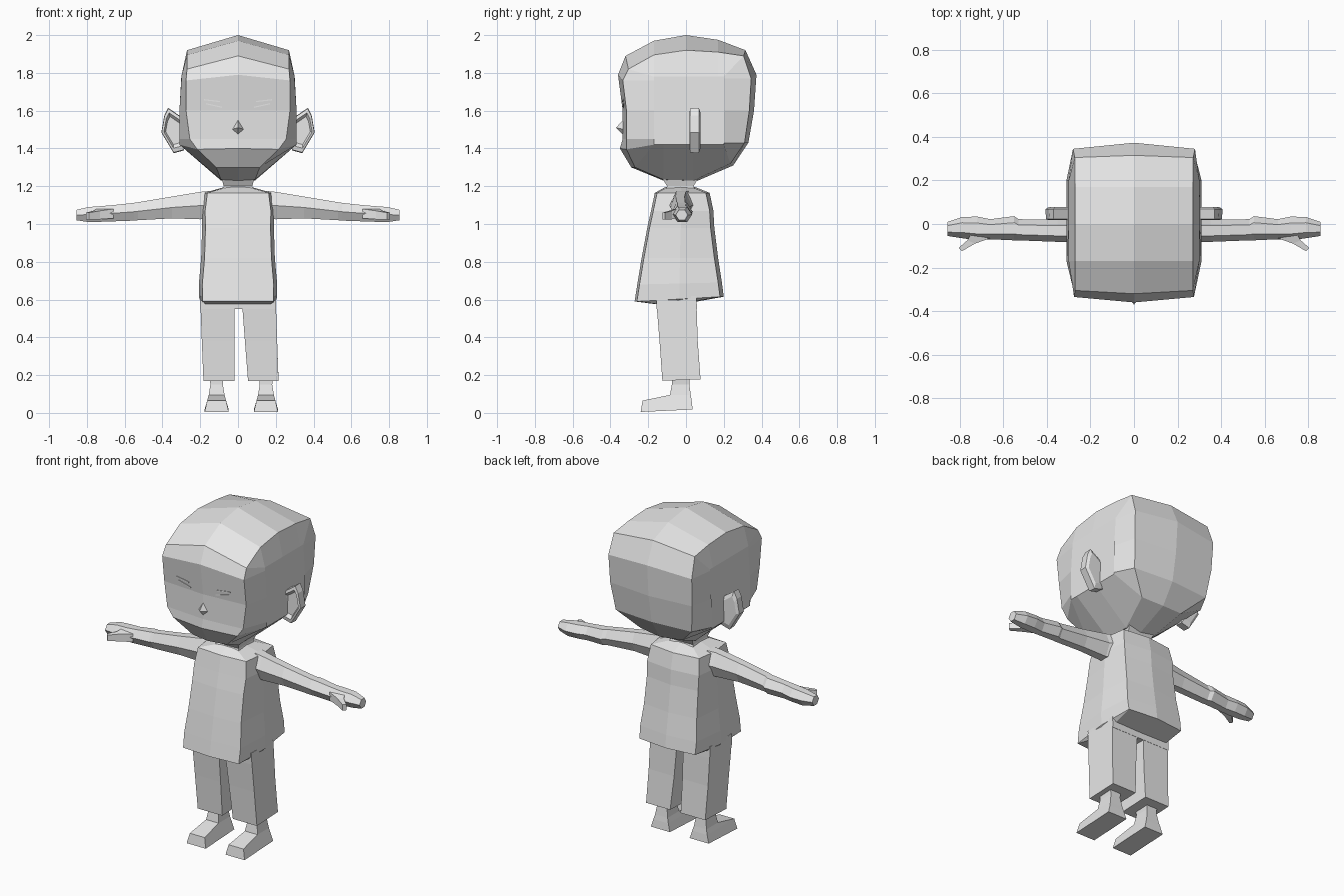
import bpy, bmesh

mat = bpy.data.materials.new("plain_grey")
mat.diffuse_color = (0.8, 0.8, 0.8, 1)


def finish(name, bm):
    bmesh.ops.remove_doubles(bm, verts=bm.verts, dist=0.0005)
    bmesh.ops.recalc_face_normals(bm, faces=bm.faces)
    me = bpy.data.meshes.new(name)
    bm.to_mesh(me)
    bm.free()
    me.materials.append(mat)
    ob = bpy.data.objects.new(name, me)
    bpy.context.collection.objects.link(ob)
    return ob


def loft(name, rings, caps=(True, True)):
    """Skin a list of closed rings that share a point count."""
    bm = bmesh.new()
    vs = [[bm.verts.new(p) for p in r] for r in rings]
    n = len(rings[0])
    for a, b in zip(vs, vs[1:]):
        for i in range(n):
            j = (i + 1) % n
            bm.faces.new((a[i], a[j], b[j], b[i]))
    if caps[0]:
        bm.faces.new(vs[0])
    if caps[1]:
        bm.faces.new(vs[-1])
    return finish(name, bm)


def box_ring(x0, x1, y0, y1, z, z_back=None):
    zb = z if z_back is None else z_back
    return [(x0, y0, z), (x1, y0, z), (x1, y1, zb), (x0, y1, zb)]


# Head: centre profile (y, z), then its side edge (x, y, z)
centre = [(0, 2.0), (-.17, 1.97), (-.32, 1.89), (-.36, 1.79), (-.335, 1.6),
          (-.335, 1.45), (-.35, 1.4), (-.29, 1.3), (-.12, 1.23), (.04, 1.22),
          (.25, 1.31), (.33, 1.43), (.36, 1.6), (.373, 1.79), (.315, 1.92), (.17, 1.975)]
edge = [(.27, 0, 1.92), (.27, -.17, 1.895), (.27, -.305, 1.82), (.275, -.335, 1.76),
        (.275, -.315, 1.6), (.255, -.315, 1.45), (.215, -.315, 1.395), (.115, -.27, 1.3),
        (.09, -.12, 1.235), (.09, .04, 1.23), (.14, .235, 1.32), (.255, .31, 1.43),
        (.275, .335, 1.6), (.28, .345, 1.77), (.272, .305, 1.89), (.27, .17, 1.91)]


def side_x(z):
    return .31 if z < 1.7 else .30


inner = []
for x, y, z in edge:
    yy, zz = max(-.17, min(.2, y)), max(1.42, min(1.78, z))
    inner.append((side_x(zz), yy, zz))
rings = [[(-x, y, z) for x, y, z in inner], [(-x, y, z) for x, y, z in edge],
         [(0, y, z) for y, z in centre], edge, inner]
loft("head", rings)

# Nose
bm = bmesh.new()
tip = bm.verts.new((0, -.37, 1.51))
base = [bm.verts.new(p) for p in [(-.035, -.325, 1.5), (0, -.325, 1.465),
                                  (.035, -.325, 1.5), (0, -.325, 1.56)]]
for i in range(4):
    bm.faces.new((tip, base[i], base[(i + 1) % 4]))
bm.faces.new(base)
finish("nose", bm)

# Neck
loft("neck", [box_ring(-.09, .09, -.13, .07, 1.25),
              box_ring(-.075, .075, -.1, .04, 1.2),
              box_ring(-.085, .085, -.12, .06, 1.16)])

# Shirt: half width, front y, back y, front z, back z
shirt = [(.075, -.11, .05, 1.195, 1.195), (.18, -.165, .125, 1.165, 1.165),
         (.192, -.185, .145, 1.07, 1.07), (.19, -.205, .15, .98, .98),
         (.195, -.235, .17, .82, .82), (.207, -.258, .19, .68, .69),
         (.205, -.272, .2, .59, .615), (.19, -.155, .06, .575, .59)]
rings = []
for w, f, b, zf, zb in shirt:
    m, c, zm = (f + b) / 2, w - .018, (zf + zb) / 2
    rings.append([(0, f, zf), (c, f + .012, zf), (w, m, zm), (c, b - .02, zb),
                  (0, b, zb), (-c, b - .02, zb), (-w, m, zm), (-c, f + .012, zf)])
loft("shirt", rings)
loft("hips", [box_ring(-.2, .2, -.158, .055, .62), box_ring(-.2, .2, -.155, .058, .55)])

for side, s in (("left", -1), ("right", 1)):
    # Trouser leg, with a slightly wider stance on the right
    d = .035 if s > 0 else 0
    a, b = .018 + d, .183 + d * .9
    loft(side + "_trouser_leg", [
        [(s * x, y, z) for x, y, z in r] for r in (
            box_ring(.02, .2, -.158, .055, .6),
            box_ring((a + .02) / 2, (b + .2) / 2, -.14, .062, .38),
            box_ring(a, b, -.125, .077, .17, .178))])

    # Foot and ankle
    c = s * (.113 + d)
    loft(side + "_foot", [
        box_ring(c - .042, c + .042, -.075, .02, .24),
        box_ring(c - .033, c + .033, -.075, .018, .15),
        box_ring(c - .042, c + .042, -.085, .025, .095),
        box_ring(c - .05, c + .05, -.23, .03, .065),
        box_ring(c - .064, c + .064, -.24, .035, .005, .018)])

    # Arm and hand: x, front y, back y, bottom z, top z
    arm = [(.15, -.09, .05, 1.03, 1.175), (.2, -.085, .03, 1.025, 1.17),
           (.35, -.082, .02, 1.03, 1.145), (.53, -.075, .022, 1.02, 1.115),
           (.55, -.075, .036, 1.018, 1.112), (.66, -.07, .022, 1.014, 1.1),
           (.72, -.075, .034, 1.012, 1.095), (.79, -.065, .032, 1.01, 1.09),
           (.855, -.055, .01, 1.02, 1.075)]
    rings = []
    for x, f, k, lo, hi in arm:
        mid, h = (lo + hi) / 2, (k - f) * .27
        rings.append([(s * x, f, mid), (s * x, f + h, lo), (s * x, k - h, lo),
                      (s * x, k, mid), (s * x, k - h, hi), (s * x, f + h, hi)])
    loft(side + "_arm", rings)
    loft(side + "_thumb", [
        [(s * .66, -.065, 1.03), (s * .75, -.05, 1.03), (s * .75, -.05, 1.08), (s * .66, -.065, 1.08)],
        [(s * .73, -.09, 1.025), (s * .765, -.075, 1.025), (s * .765, -.075, 1.07), (s * .73, -.09, 1.07)],
        [(s * .79, -.125, 1.025), (s * .805, -.11, 1.025), (s * .805, -.11, 1.06), (s * .79, -.125, 1.06)]])

    # Ear: outline slab with a sunken front bowl
    outline = [(.29, 1.56), (.37, 1.615), (.39, 1.575), (.406, 1.485), (.34, 1.375), (.285, 1.39)]

    def ear(y, k):
        return [(s * (.345 + (x - .345) * k), y, 1.495 + (z - 1.495) * k) for x, z in outline]
    loft(side + "_ear", [ear(.078, .75), ear(.068, 1), ear(.022, .97), ear(.018, .78), ear(.035, .62)])

    # Closed eye: two thin strips following the face
    for part, (x0, z0, x1, z1) in (("upper", (.095, 1.648, .18, 1.658)),
                                   ("lower", (.085, 1.618, .17, 1.637))):
        rings = []
        for x, z in ((x0, z0), (x1, z1)):
            y = -.3365 - (z - 1.6) * .12 + x * .073
            rings.append([(s * x, y - .003, z - .003), (s * x, y - .003, z + .003),
                          (s * x, y + .005, z + .003), (s * x, y + .005, z - .003)])
        loft(f"{side}_{part}_eyelid", rings)
